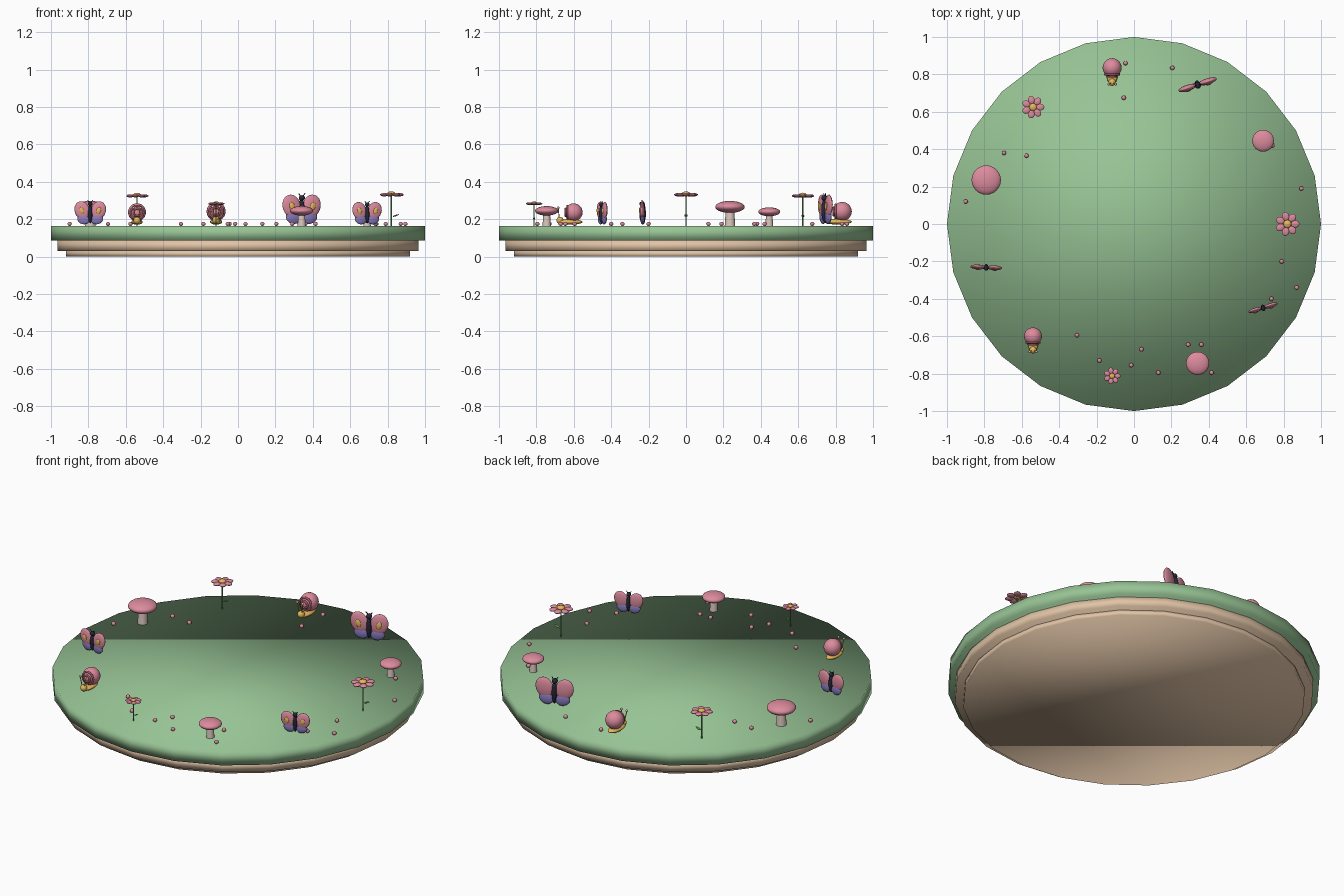
import bpy, math
from mathutils import Matrix, Vector

if "Cube" in bpy.data.objects:
    bpy.data.objects.remove(bpy.data.objects["Cube"])

TOP = 0.165  # height of the green surface


def material(name, *rgb):
    m = bpy.data.materials.new(name)
    m.diffuse_color = (*rgb, 1)
    m.use_nodes = True
    m.node_tree.nodes["Principled BSDF"].inputs["Base Color"].default_value = m.diffuse_color
    return m


GREEN = material("grass", 0.31, 0.55, 0.30)
LEAF = material("leaf", 0.12, 0.35, 0.10)
SAND = material("sand", 0.75, 0.55, 0.38)
PINK = material("pink", 0.72, 0.26, 0.34)
DARKPINK = material("dark_pink", 0.35, 0.10, 0.13)
YELLOW = material("yellow", 0.80, 0.48, 0.10)
PURPLE = material("purple", 0.24, 0.20, 0.52)
DARK = material("dark", 0.02, 0.02, 0.04)
PALE = material("pale", 0.72, 0.58, 0.52)


def finish(name, mat, matrix):
    o = bpy.context.object
    o.name = name
    o.matrix_world = matrix
    o.data.materials.append(mat)
    bpy.ops.object.shade_smooth()
    return o


def place(x, y, scale=1.0, turn=0.0):
    return (Matrix.Translation((x, y, TOP)) @ Matrix.Rotation(math.radians(turn), 4, 'Z')
            @ Matrix.Scale(scale, 4))


def ball(name, mat, base, loc, radii, rot=(0, 'Y'), seg=16):
    bpy.ops.mesh.primitive_uv_sphere_add(segments=seg, ring_count=max(6, seg * 5 // 8), radius=1)
    return finish(name, mat, base @ Matrix.Translation(loc)
                  @ Matrix.Rotation(math.radians(rot[0]), 4, rot[1]) @ Matrix.Diagonal((*radii, 1)))


def rod(name, mat, base, a, b, r1, r2=None, seg=10):
    a, b = Vector(a), Vector(b)
    d = b - a
    bpy.ops.mesh.primitive_cone_add(vertices=seg, radius1=r1, radius2=r1 if r2 is None else r2,
                                    depth=d.length)
    o = finish(name, mat, base @ Matrix.Translation((a + b) / 2)
               @ d.to_track_quat('Z', 'Y').to_matrix().to_4x4())
    bpy.ops.object.shade_smooth_by_angle(angle=math.radians(40))
    return o


def tier(name, mat, radius, z0, z1):
    bpy.ops.mesh.primitive_cylinder_add(vertices=24, radius=radius, depth=z1 - z0)
    finish(name, mat, Matrix.Translation((0, 0, (z0 + z1) / 2)))


def flower(x, y, scale, height):
    b = place(x, y)
    rod("flower_stem", LEAF, b, (0, 0, 0), (0, 0, height), 0.004 * scale)
    ball("flower_leaf", LEAF, b, (0.024 * scale, 0, height * 0.33),
         (0.019 * scale, 0.009 * scale, 0.004 * scale), (-20, 'Y'), 10)
    for i in range(7):
        a = math.tau * i / 7
        ball("flower_petal", PINK, b,
             (0.042 * scale * math.cos(a), 0.042 * scale * math.sin(a), height),
             (0.024 * scale, 0.02 * scale, 0.009 * scale), (math.degrees(a), 'Z'), 12)
    ball("flower_center", YELLOW, b, (0, 0, height + 0.006 * scale),
         (0.022 * scale, 0.022 * scale, 0.012 * scale), seg=12)


def mushroom(x, y, scale):
    b = place(x, y, scale)
    rod("mushroom_stem", PALE, b, (0, 0, 0), (0, 0, 0.1), 0.028, 0.022, 14)
    ball("mushroom_cap", PINK, b, (0, 0, 0.101), (0.079, 0.079, 0.032), seg=24)


def butterfly(x, y, scale, turn):
    b = place(x, y, scale, turn)
    for s in (-1, 1):
        ball("upper_wing", PINK, b, (s * 0.044, 0, 0.083), (0.04, 0.013, 0.049), (s * 18, 'Y'))
        ball("lower_wing", PURPLE, b, (s * 0.036, 0.001, 0.036), (0.034, 0.011, 0.028), (-s * 15, 'Y'))
        ball("wing_spot", YELLOW, b, (s * 0.046, -0.012, 0.082), (0.012, 0.005, 0.018), (s * 15, 'Y'), 10)
        rod("antenna", DARK, b, (0, 0, 0.118), (s * 0.014, -0.004, 0.136), 0.002, seg=6)
    ball("butterfly_body", DARK, b, (0, 0, 0.065), (0.012, 0.018, 0.052))
    ball("butterfly_head", DARK, b, (0, -0.003, 0.117), (0.013, 0.015, 0.012), seg=12)


def snail(x, y, scale):
    b = place(x, y, scale)
    ball("snail_foot", YELLOW, b, (0, 0, 0.021), (0.032, 0.07, 0.015))
    ball("snail_head", YELLOW, b, (0, -0.056, 0.03), (0.02, 0.02, 0.02), seg=12)
    ball("snail_shell", PINK, b, (0, 0.02, 0.075), (0.05, 0.05, 0.05), seg=20)
    # raised rings on the front of the shell
    for r, dy in ((0.036, -0.035), (0.02, -0.046)):
        bpy.ops.mesh.primitive_torus_add(major_radius=r, minor_radius=0.006,
                                         major_segments=20, minor_segments=8)
        finish("shell_ring", DARKPINK, b @ Matrix.Translation((0, 0.02 + dy, 0.075))
               @ Matrix.Rotation(math.pi / 2, 4, 'X'))
    for s in (-1, 1):
        tip = (s * 0.018, -0.066, 0.1)
        rod("eye_stalk", YELLOW, b, (s * 0.008, -0.06, 0.04), tip, 0.0025, seg=6)
        ball("snail_eye", PALE, b, tip, (0.007, 0.007, 0.007), seg=10)


# stepped base
tier("lower_base", SAND, 0.92, 0.0, 0.03)
tier("middle_base", SAND, 0.966, 0.03, 0.085)
tier("grass_disc", GREEN, 1.0, 0.085, TOP)

# ring of decorations
flower(0.82, 0.0, 1.0, 0.166)
flower(-0.54, 0.625, 0.93, 0.16)
flower(-0.117, -0.812, 0.69, 0.118)
mushroom(0.69, 0.445, 0.74)
mushroom(-0.79, 0.235, 1.0)
mushroom(0.34, -0.745, 0.79)
butterfly(0.34, 0.745, 1.27, 18)
butterfly(-0.79, -0.232, 1.0, -3)
butterfly(0.69, -0.448, 0.97, 17)
snail(-0.117, 0.815, 1.02)
snail(-0.54, -0.62, 0.96)

# scattered beads
for x, y in ((-0.045, 0.86), (0.205, 0.835), (-0.055, 0.675), (-0.695, 0.38), (-0.575, 0.365),
             (-0.9, 0.12), (0.74, 0.42), (0.895, 0.19), (0.79, -0.2), (0.87, -0.34),
             (0.735, -0.4), (-0.305, -0.595), (-0.185, -0.73), (-0.015, -0.755), (0.04, -0.67),
             (0.13, -0.795), (0.29, -0.645), (0.36, -0.645), (0.415, -0.795)):
    ball("bead", PINK, place(x, y), (0, 0, 0.01), (0.012, 0.012, 0.011), seg=10)
